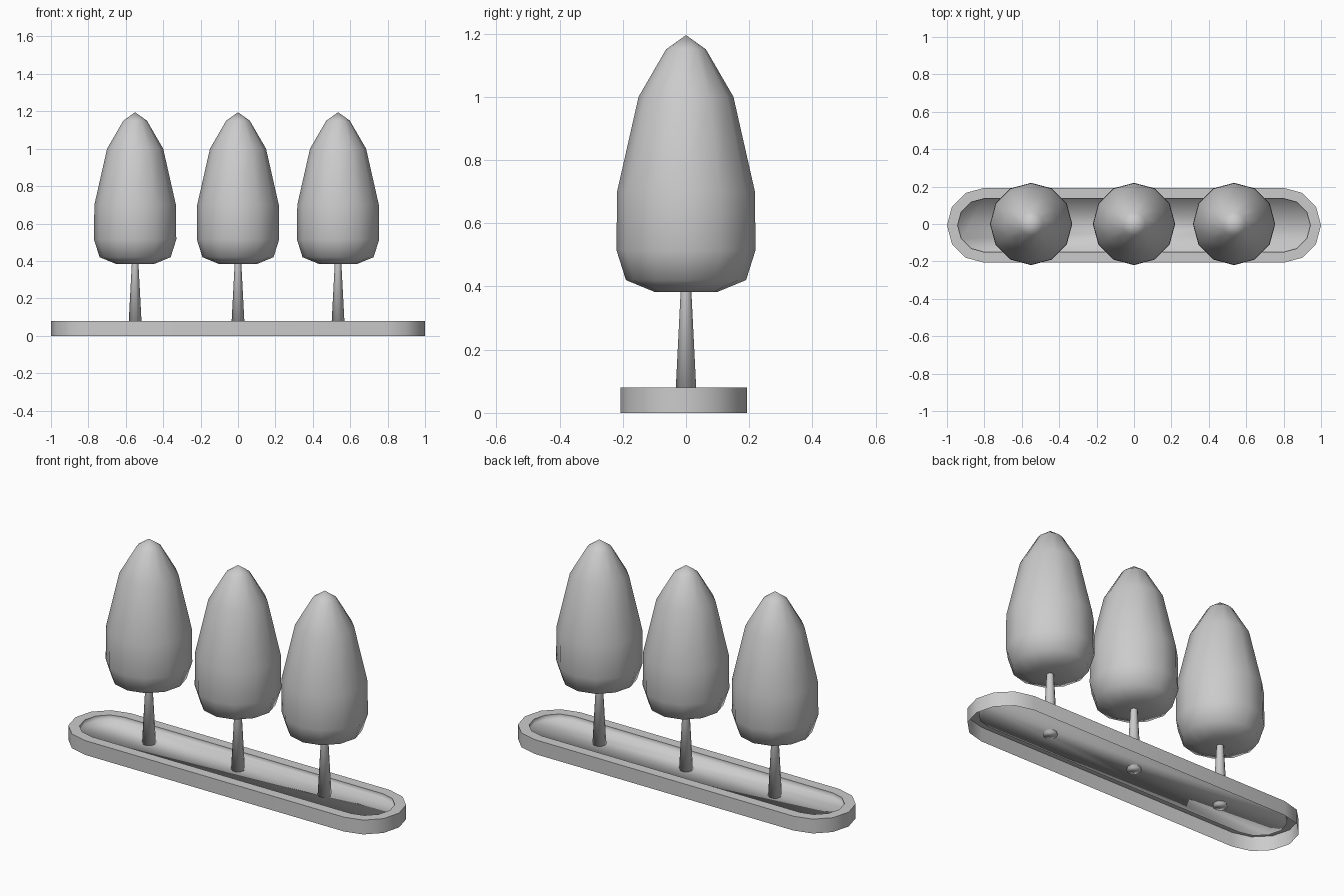
import bpy, bmesh, math

old = bpy.data.objects.get("Cube")
if old:
    bpy.data.objects.remove(old, do_unlink=True)

# One plain grey for everything
grey = bpy.data.materials.new("plain_grey")
grey.use_nodes = True
GREY = (0.6, 0.6, 0.6, 1)
grey.diffuse_color = GREY
grey.node_tree.nodes["Principled BSDF"].inputs["Base Color"].default_value = GREY

PLANTER_Y = -0.007


def finish(name, bm, location=(0, 0, 0), angle=None, recalc=True):
    if recalc:
        bmesh.ops.recalc_face_normals(bm, faces=bm.faces)
    mesh = bpy.data.meshes.new(name)
    bm.to_mesh(mesh)
    bm.free()
    mesh.materials.append(grey)
    obj = bpy.data.objects.new(name, mesh)
    obj.location = location
    bpy.context.collection.objects.link(obj)
    for poly in mesh.polygons:
        poly.use_smooth = True
    if angle is not None:
        bpy.ops.object.select_all(action="DESELECT")
        obj.select_set(True)
        bpy.context.view_layer.objects.active = obj
        bpy.ops.object.shade_smooth_by_angle(angle=math.radians(angle))
    return obj


def bridge(bm, a, b):
    n = len(a)
    for i in range(n):
        j = (i + 1) % n
        bm.faces.new((a[i], a[j], b[j], b[i]))


def stadium(bm, radius, z, half=0.8, steps=6):
    """Counter-clockwise ring with two rounded ends."""
    ring = []
    for side in (1, -1):
        for i in range(steps + 1):
            a = math.pi * i / steps - math.pi / 2
            ring.append(bm.verts.new((side * (half + radius * math.cos(a)),
                                      side * radius * math.sin(a), z)))
    return ring


def lathe(name, profile, sides, location):
    """Revolve (radius, height) pairs; zero radius becomes a tip."""
    bm = bmesh.new()
    prev = None
    for r, z in profile:
        if r == 0:
            tip = bm.verts.new((0, 0, z))
            for i in range(sides):
                bm.faces.new((prev[i], prev[(i + 1) % sides], tip))
            break
        ring = [bm.verts.new((r * math.cos(math.tau * i / sides),
                              r * math.sin(math.tau * i / sides), z))
                for i in range(sides)]
        if prev:
            bridge(bm, prev, ring)
        else:
            bm.faces.new(list(reversed(ring)))
        prev = ring
    return finish(name, bm, location)


# Planter shell: outer wall and flat rim, open underneath
bm = bmesh.new()
base, top, lip = stadium(bm, 0.2, 0), stadium(bm, 0.2, 0.08), stadium(bm, 0.143, 0.08)
bridge(bm, base, top)
bridge(bm, top, lip)
finish("planter_wall", bm, (0, PLANTER_Y, 0), 40, recalc=False)

# Basin: short inner wall and soil, shaded softly together
bm = bmesh.new()
lip, soil = stadium(bm, 0.143, 0.08), stadium(bm, 0.143, 0.055)
bridge(bm, lip, soil)
bm.faces.new(soil)
finish("planter_soil", bm, (0, PLANTER_Y, 0), recalc=False)

# Three trees
CROWN = [(0.1, 0.383), (0.19, 0.42), (0.22, 0.515), (0.218, 0.7),
         (0.15, 1.0), (0.063, 1.15), (0, 1.195)]
TRUNK = [(0.036, 0.04), (0.017, 0.4)]
for place, x in (("right", -0.55), ("middle", 0), ("left", 0.535)):
    lathe("tree_crown_" + place, CROWN, 12, (x, 0, 0))
    lathe("tree_trunk_" + place, TRUNK, 10, (x, 0, 0))
